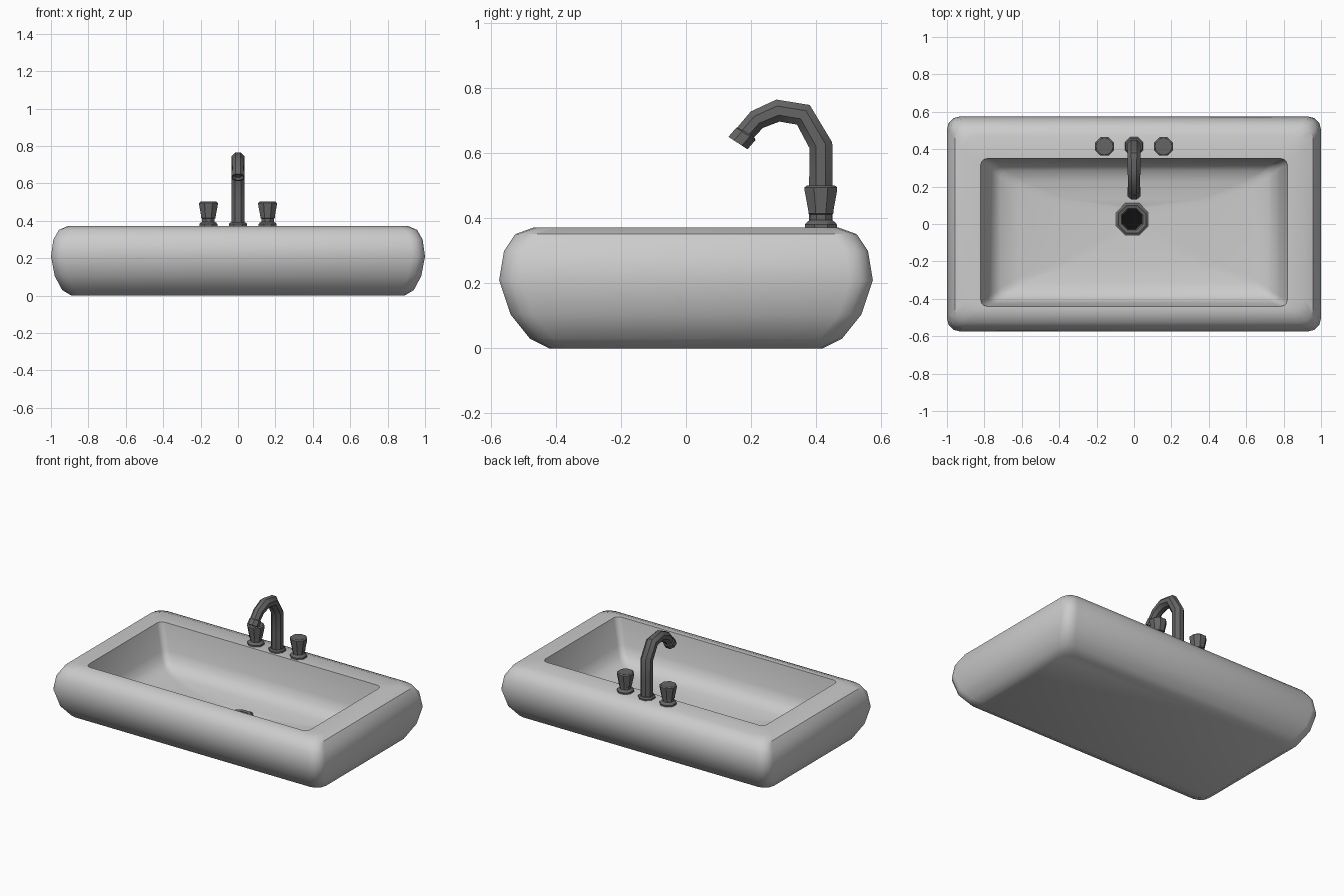
import bpy, bmesh, math
from math import cos, sin, pi, radians
from mathutils import Vector

if "Cube" in bpy.data.objects:
    bpy.data.objects.remove(bpy.data.objects["Cube"])


def material(name, v):
    m = bpy.data.materials.new(name)
    m.diffuse_color = (v, v, v, 1)
    m.use_nodes = True
    m.node_tree.nodes["Principled BSDF"].inputs["Base Color"].default_value = m.diffuse_color
    return m


METAL = material("dark_metal", 0.13)
BLACK = material("black", 0.005)


def build(name, rings, mat=None, cap_start=True, cap_end=True, angle=30):
    """Skin a list of equal-length point rings into one object."""
    bm = bmesh.new()
    loops = [[bm.verts.new(p) for p in r] for r in rings]
    for a, b in zip(loops, loops[1:]):
        n = len(a)
        for i in range(n):
            j = (i + 1) % n
            bm.faces.new((a[i], a[j], b[j], b[i]))
    if cap_start:
        bm.faces.new(loops[0][::-1])
    if cap_end:
        bm.faces.new(loops[-1])
    bmesh.ops.recalc_face_normals(bm, faces=bm.faces)
    me = bpy.data.meshes.new(name)
    bm.to_mesh(me)
    bm.free()
    ob = bpy.data.objects.new(name, me)
    bpy.context.collection.objects.link(ob)
    if mat:
        me.materials.append(mat)
    bpy.ops.object.select_all(action='DESELECT')
    bpy.context.view_layer.objects.active = ob
    ob.select_set(True)
    bpy.ops.object.shade_smooth_by_angle(angle=radians(angle))
    return ob


def rounded_rect(hx, hy, r, z, cy=0, seg=3):
    pts = []
    for k, (sx, sy) in enumerate([(1, 1), (-1, 1), (-1, -1), (1, -1)]):
        for i in range(seg + 1):
            a = k * pi / 2 + i / seg * pi / 2
            pts.append((sx * (hx - r) + r * cos(a), cy + sy * (hy - r) + r * sin(a), z))
    return pts


def circle(x, y, z, r, n=8, off=pi / 8):
    return [(x + r * cos(off + 2 * pi * i / n), y + r * sin(off + 2 * pi * i / n), z)
            for i in range(n)]


def turned(name, x, y, profile, mat=METAL, **kw):
    return build(name, [circle(x, y, z, r) for r, z in profile], mat, **kw)


# Basin: outer shell rising to the rim, then down the inside to the drain hole
outer = [(.89, .42, .0), (.94, .48, .03), (.98, .54, .105), (1.0, .575, .21),
         (.987, .56, .30), (.957, .525, .352), (.91, .47, .372)]
inner = [(.82, .395, .372), (.78, .378, .20), (.755, .36, .145), (.715, .33, .11),
         (.62, .27, .09), (.4, .18, .077)]
rings = [rounded_rect(hx, hy, .07, z) for hx, hy, z in outer]
rings += [rounded_rect(hx, hy, .035, z, -.045) for hx, hy, z in inner]
rings.append(circle(-.01, .025, .068, .07, 16, pi / 16))
build("sink_basin", rings, cap_end=False, angle=35)

# Drain ring with its dark pipe
turned("drain_ring", -.01, .025, [(.092, .06), (.095, .076), (.08, .085), (.062, .08), (.055, .06)],
       cap_start=False, cap_end=False)
turned("drain_hole", -.01, .025, [(.055, .062), (.055, .015)], BLACK, cap_start=False)

# Two tap knobs
knob = [(.053, .365), (.053, .382), (.045, .39), (.036, .395), (.036, .412), (.042, .415),
        (.042, .425), (.054, .485), (.054, .496), (.046, .502)]
for side, s in (("left", -1), ("right", 1)):
    turned(side + "_tap_knob", s * .158, .415, knob)

# Spout base flange
turned("spout_base", 0, .415, [(.053, .365), (.053, .382), (.045, .39)])


# Spout: octagonal tube swept along a hooked path in the yz plane
def sweep(name, stations, mat, **kw):
    rings = []
    for y, z, r, tilt in stations:
        side = Vector((1, 0, 0))
        across = Vector((0, cos(radians(tilt)), sin(radians(tilt))))
        rings.append([Vector((0, y, z)) + side * r * cos(a) + across * r * sin(a)
                      for a in [pi / 8 + i * pi / 4 for i in range(8)]])
    return build(name, rings, mat, **kw)


sweep("spout", [(.415, .375, .039, 0), (.415, .50, .039, 0), (.415, .625, .039, 14),
                (.361, .719, .039, 57), (.283, .732, .037, 98), (.218, .704, .034, 126),
                (.174, .654, .032, 147)], METAL, angle=40)
sweep("spout_tip", [(.187, .664, .032, 147), (.184, .660, .038, 147), (.160, .632, .038, 147),
                    (.160, .632, .029, 147), (.170, .646, .027, 147)], METAL)
